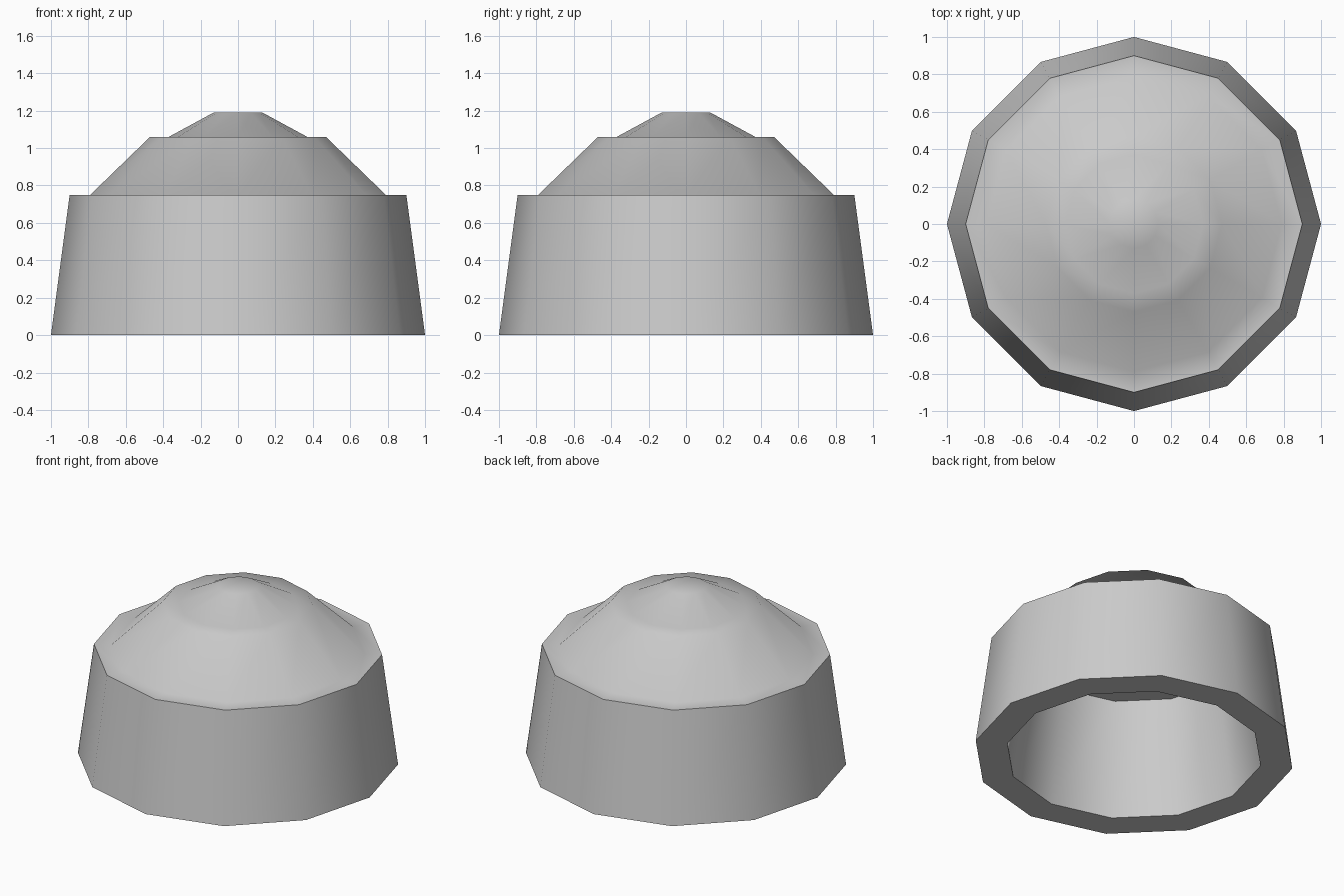
import bpy, bmesh, math

if "Cube" in bpy.data.objects:
    bpy.data.objects.remove(bpy.data.objects["Cube"])

SIDES = 12


def lathe(name, profile, smooth_angle):
    """Revolve a (radius, z) profile around z; radius 0 becomes a single pole."""
    bm = bmesh.new()
    rings = []
    for r, z in profile:
        if r == 0:
            rings.append([bm.verts.new((0, 0, z))] * SIDES)
        else:
            rings.append([bm.verts.new((r * math.cos(2 * math.pi * i / SIDES),
                                        r * math.sin(2 * math.pi * i / SIDES), z))
                          for i in range(SIDES)])
    for a, b in zip(rings, rings[1:]):
        for i in range(SIDES):
            j = (i + 1) % SIDES
            corners = dict.fromkeys((a[i], a[j], b[j], b[i]))
            bm.faces.new(list(corners))
    bmesh.ops.recalc_face_normals(bm, faces=bm.faces)
    mesh = bpy.data.meshes.new(name)
    bm.to_mesh(mesh)
    bm.free()
    obj = bpy.data.objects.new(name, mesh)
    bpy.context.collection.objects.link(obj)
    bpy.ops.object.select_all(action='DESELECT')
    obj.select_set(True)
    bpy.context.view_layer.objects.active = obj
    bpy.ops.object.shade_smooth_by_angle(angle=math.radians(smooth_angle))
    return obj


inside = [(0, 0.77), (0.68, 0.77), (0.80, 0)]            # ceiling and inner wall
wall = [(1.0, 0), (0.90, 0.75)]                          # foot ring and outer wall
roof = [(0.79, 0.75), (0.47, 1.06),                      # ledge and lower roof tier
        (0.37, 1.06), (0.13, 1.19), (0, 1.19)]           # ledge and cap

lathe("domed_shell", inside + wall + roof, 50)
